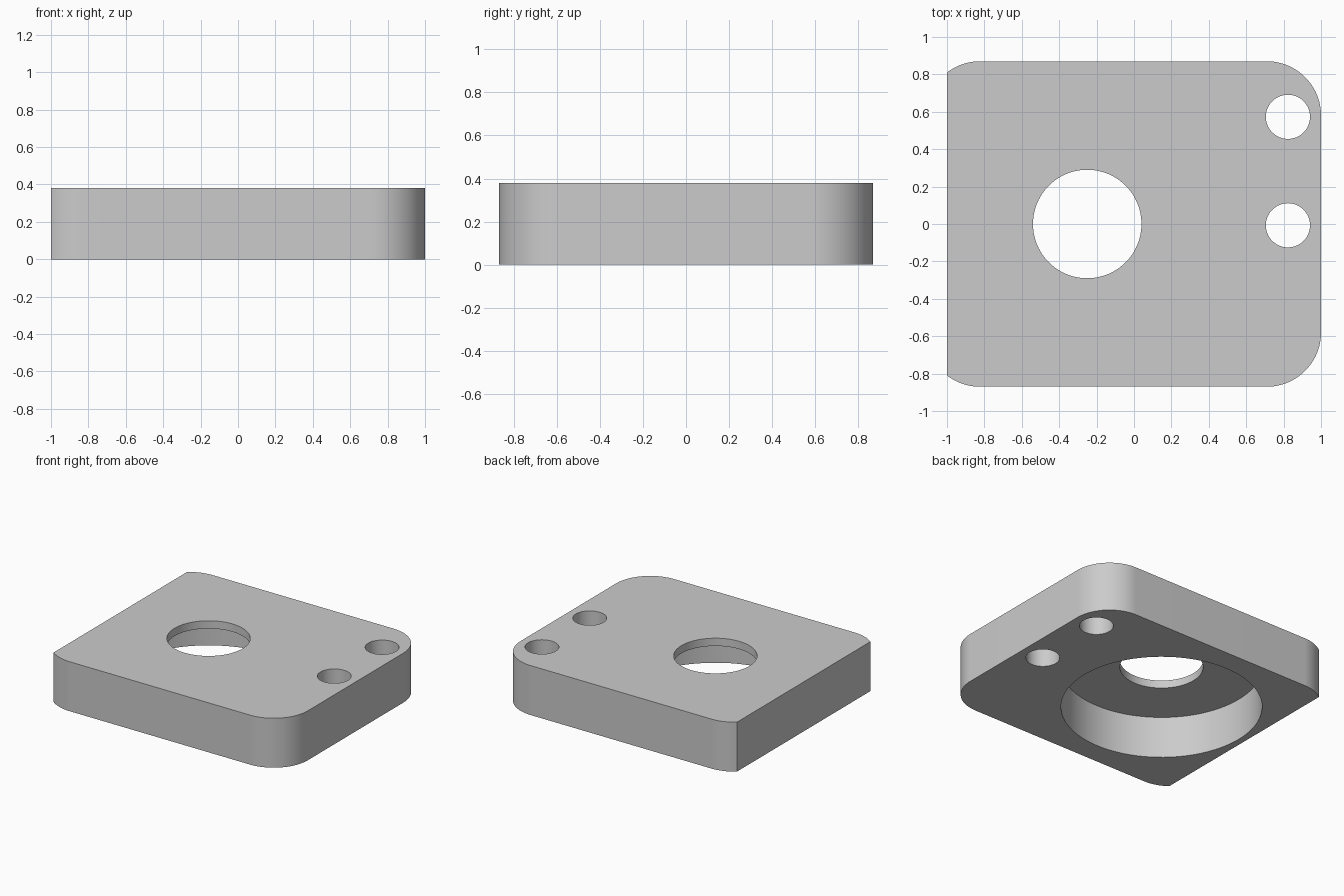
import bpy
import bmesh
from math import radians, sin, cos, asin

if "Cube" in bpy.data.objects:
    bpy.data.objects.remove(bpy.data.objects["Cube"], do_unlink=True)

HEIGHT = 0.38
HALF_DEPTH = 0.87
RADIUS = 0.29
STEPS = 24

grey = bpy.data.materials.new("plain grey")
grey.use_nodes = True
grey.diffuse_color = (0.6, 0.6, 0.6, 1)
grey.node_tree.nodes["Principled BSDF"].inputs["Base Color"].default_value = (0.6, 0.6, 0.6, 1)


def arc(cx, cy, start, end):
    angles = [start + (end - start) * i / STEPS for i in range(STEPS + 1)]
    return [(cx + RADIUS * cos(a), cy + RADIUS * sin(a)) for a in angles]


def cutter(name, x, y, radius, bottom, top):
    bpy.ops.mesh.primitive_cylinder_add(
        vertices=96, radius=radius, depth=top - bottom,
        location=(x, y, (top + bottom) / 2))
    obj = bpy.context.object
    obj.name = name
    obj.hide_render = True
    return obj


# Plate outline: full round corners on the left, rounds trimmed by the flat side on the right
right_x, left_x = 1 - RADIUS, -0.823
corner_y = HALF_DEPTH - RADIUS
trim = radians(90) + asin((1 + left_x) / RADIUS)
back = arc(right_x, corner_y, 0, radians(90)) + arc(left_x, corner_y, radians(90), trim)
outline = back + [(x, -y) for x, y in reversed(back)]

# Extruded plate
bm = bmesh.new()
base = bm.faces.new([bm.verts.new((x, y, 0)) for x, y in outline])
grown = bmesh.ops.extrude_face_region(bm, geom=[base])["geom"]
bmesh.ops.translate(bm, vec=(0, 0, HEIGHT),
                    verts=[v for v in grown if isinstance(v, bmesh.types.BMVert)])
bmesh.ops.recalc_face_normals(bm, faces=bm.faces)
mesh = bpy.data.meshes.new("mounting_plate")
bm.to_mesh(mesh)
bm.free()
mesh.materials.append(grey)
plate = bpy.data.objects.new("mounting_plate", mesh)
bpy.context.collection.objects.link(plate)

# Wide recess from below, centre hole and two bolt holes
cutters = [
    cutter("recess_cutter", -0.25, 0, 0.70, -0.2, 0.32),
    cutter("centre_hole_cutter", -0.25, 0, 0.29, 0.2, 0.6),
    cutter("back_bolt_hole_cutter", 0.823, 0.573, 0.118, -0.2, 0.6),
    cutter("middle_bolt_hole_cutter", 0.823, -0.007, 0.118, -0.2, 0.6),
]
bpy.ops.object.select_all(action="DESELECT")
plate.select_set(True)
bpy.context.view_layer.objects.active = plate
for c in cutters:
    mod = plate.modifiers.new(c.name, "BOOLEAN")
    mod.operation = "DIFFERENCE"
    mod.solver = "EXACT"
    mod.object = c
    bpy.ops.object.modifier_apply(modifier=mod.name)
    bpy.data.objects.remove(c, do_unlink=True)

bpy.ops.object.shade_smooth_by_angle(angle=radians(30))
